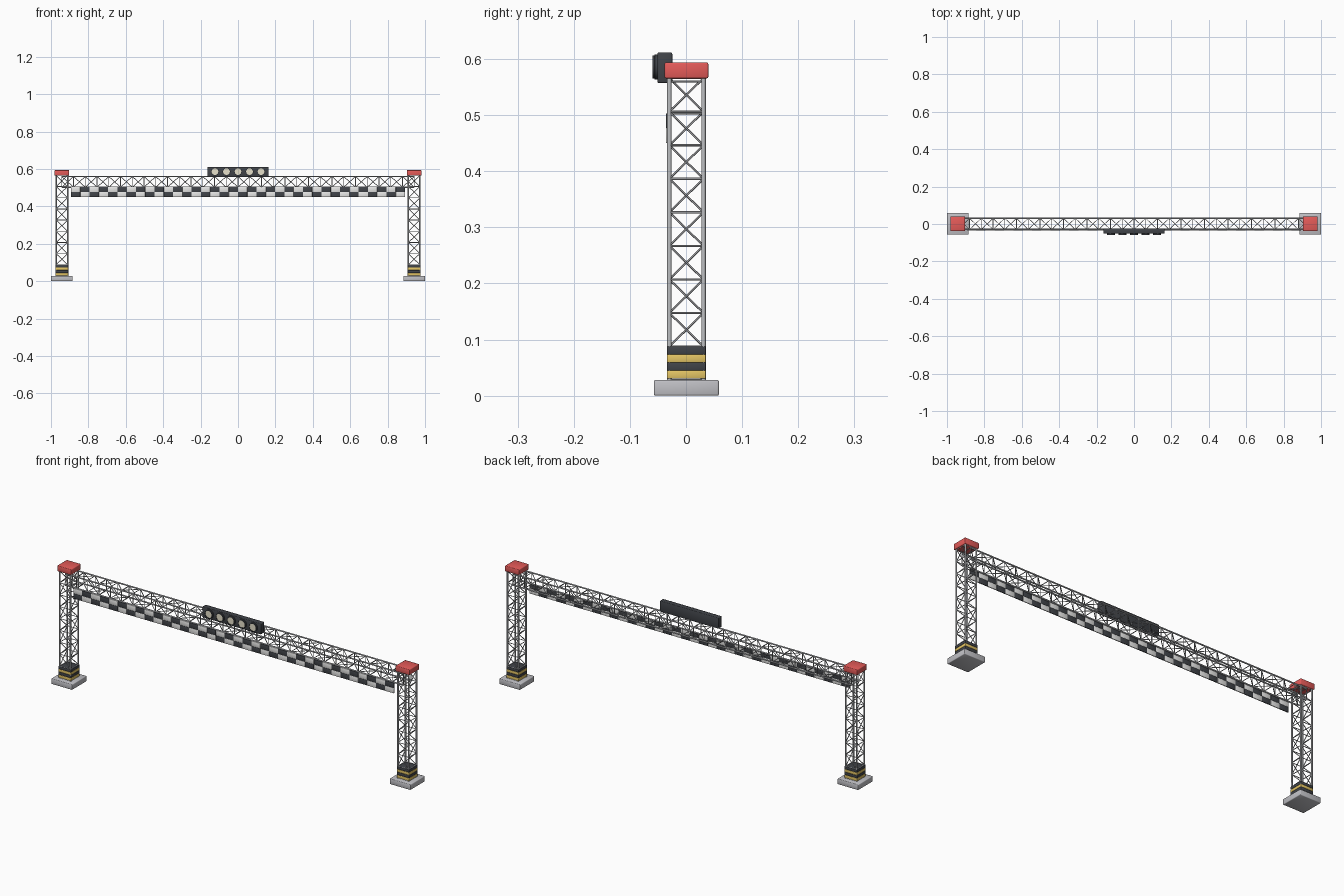
import bpy, bmesh, math
from mathutils import Vector, Matrix

if "Cube" in bpy.data.objects:
    bpy.data.objects.remove(bpy.data.objects["Cube"])

def material(name, rgb):
    m = bpy.data.materials.new(name)
    m.diffuse_color = (*rgb, 1)
    m.use_nodes = True
    m.node_tree.nodes["Principled BSDF"].inputs["Base Color"].default_value = m.diffuse_color
    return m

STEEL = material("steel grey", (0.52, 0.53, 0.55))
CONCRETE = material("concrete grey", (0.53, 0.53, 0.56))
RED = material("cap red", (0.78, 0.105, 0.1))
YELLOW = material("hazard yellow", (0.78, 0.56, 0.13))
BLACK = material("dark charcoal", (0.052, 0.057, 0.066))
WHITE = material("checker white", (0.88, 0.88, 0.87))
LENS = material("warm lens", (0.88, 0.83, 0.66))

YC = 0.0007  # structure centre line in depth

def finish(name, bm, mats, bevel=0, smooth=False):
    mesh = bpy.data.meshes.new(name)
    bm.normal_update()
    bm.to_mesh(mesh)
    bm.free()
    ob = bpy.data.objects.new(name, mesh)
    bpy.context.collection.objects.link(ob)
    for m in mats:
        mesh.materials.append(m)
    if bevel:
        # soft rounded edges, shaded smooth all over
        b = ob.modifiers.new("bevel", 'BEVEL')
        b.width, b.segments = bevel, 2
        mesh.shade_smooth()
    if smooth:
        bpy.context.view_layer.objects.active = ob
        ob.select_set(True)
        bpy.ops.object.shade_smooth_by_angle(angle=math.radians(50))
        ob.select_set(False)
    return ob

def add_box(bm, lo, hi, index=0):
    lo, hi = Vector(lo), Vector(hi)
    mat = Matrix.Translation((lo + hi) / 2) @ Matrix.Diagonal((*(hi - lo), 1))
    verts = bmesh.ops.create_cube(bm, size=1, matrix=mat)["verts"]
    for f in {f for v in verts for f in v.link_faces}:
        f.material_index = index

def box(name, lo, hi, mat, bevel):
    bm = bmesh.new()
    add_box(bm, lo, hi)
    return finish(name, bm, [mat], bevel)

def block(name, sx, w, z0, z1, mat, bevel):
    """Square block centred on a tower."""
    return box(name, (sx - w, YC - w, z0), (sx + w, YC + w, z1), mat, bevel)

def add_rod(bm, a, b, r, sides):
    a, b = Vector(a), Vector(b)
    d = b - a
    mat = Matrix.Translation((a + b) / 2) @ d.to_track_quat('Z', 'Y').to_matrix().to_4x4()
    bmesh.ops.create_cone(bm, cap_ends=True, segments=sides, radius1=r, radius2=r,
                          depth=d.length, matrix=mat)

def truss(name, corner, panels, chord_r, brace_r):
    """Four-chord lattice; corner(k, t) gives chord k at fraction t."""
    bm = bmesh.new()
    for k in range(4):
        add_rod(bm, corner(k, 0), corner(k, 1), chord_r, 8)
        n = (k + 1) % 4
        for i in range(panels + 1):
            t = i / panels
            add_rod(bm, corner(k, t), corner(n, t), brace_r, 6)
            if i < panels:
                u = (i + 1) / panels
                s, e = (t, u) if i % 2 == 0 else (u, t)
                add_rod(bm, corner(k, s), corner(n, e), brace_r, 6)
    return finish(name, bm, [STEEL], smooth=True)

SQUARE = [(-1, -1), (1, -1), (1, 1), (-1, 1)]
TX = 0.942

# Towers: footing, hazard bands, lattice, cap
for side, sx in (("left", -TX), ("right", TX)):
    block(side + "_footing", sx, 0.058, 0, 0.028, CONCRETE, 0.003)
    for i in range(4):
        z = 0.0305 + i * 0.0143
        block(f"{side}_hazard_band_{i + 1}", sx, 0.0347, z, z + 0.0143,
              BLACK if i % 2 else YELLOW, 0.0015)
    truss(side + "_tower",
          lambda k, t: (sx + SQUARE[k][0] * 0.0305, YC + SQUARE[k][1] * 0.0305, 0.028 + 0.538 * t),
          9, 0.004, 0.0019)
    block(side + "_cap", sx, 0.039, 0.5655, 0.594, RED, 0.003)

# Horizontal beam between the towers
truss("beam",
      lambda k, t: (-TX + 2 * TX * t, YC + SQUARE[k][0] * 0.0295, 0.5315 + SQUARE[k][1] * 0.0285),
      30, 0.0035, 0.0019)

# Checkered banner hung on the front of the beam
bm = bmesh.new()
COLS, X0, CELL_H = 36, -0.893, 0.0262
cw = -2 * X0 / COLS
for c in range(COLS):
    for r in range(2):
        x, z = X0 + c * cw, 0.4505 + r * CELL_H
        add_box(bm, (x, -0.0355, z), (x + cw, -0.031, z + CELL_H), (c + r) % 2)
finish("checkered_banner", bm, [BLACK, WHITE], 0.0008)

# Signal light housing and its brackets
box("light_housing", (-0.163, -0.051, 0.557), (0.163, -0.0245, 0.612), BLACK, 0.003)
bm = bmesh.new()
for x in (-0.125, 0.125):
    add_rod(bm, (x, -0.031, 0.505), (x, -0.031, 0.565), 0.0025, 6)
finish("light_brackets", bm, [STEEL], smooth=True)

# Five lamps: flange, hollow rim and lens
rim = [(0.0225, -0.050), (0.0225, -0.0555), (0.0205, -0.0565), (0.0205, -0.060),
       (0.0178, -0.060), (0.0178, -0.056)]
N = 24
for i in range(5):
    cx, cz = (i - 2) * 0.0615, 0.586
    bm = bmesh.new()
    rings = [[bm.verts.new((cx + r * math.cos(2 * math.pi * j / N), y,
                            cz + r * math.sin(2 * math.pi * j / N))) for j in range(N)]
             for r, y in rim]
    for a, b in zip(rings, rings[1:]):
        for j in range(N):
            bm.faces.new((a[j], a[(j + 1) % N], b[(j + 1) % N], b[j]))
    bmesh.ops.recalc_face_normals(bm, faces=bm.faces[:])
    finish(f"lamp_rim_{i + 1}", bm, [BLACK], smooth=True)
    bm = bmesh.new()
    add_rod(bm, (cx, -0.05, cz), (cx, -0.0585, cz), 0.0178, N)
    finish(f"lamp_lens_{i + 1}", bm, [LENS], smooth=True)
